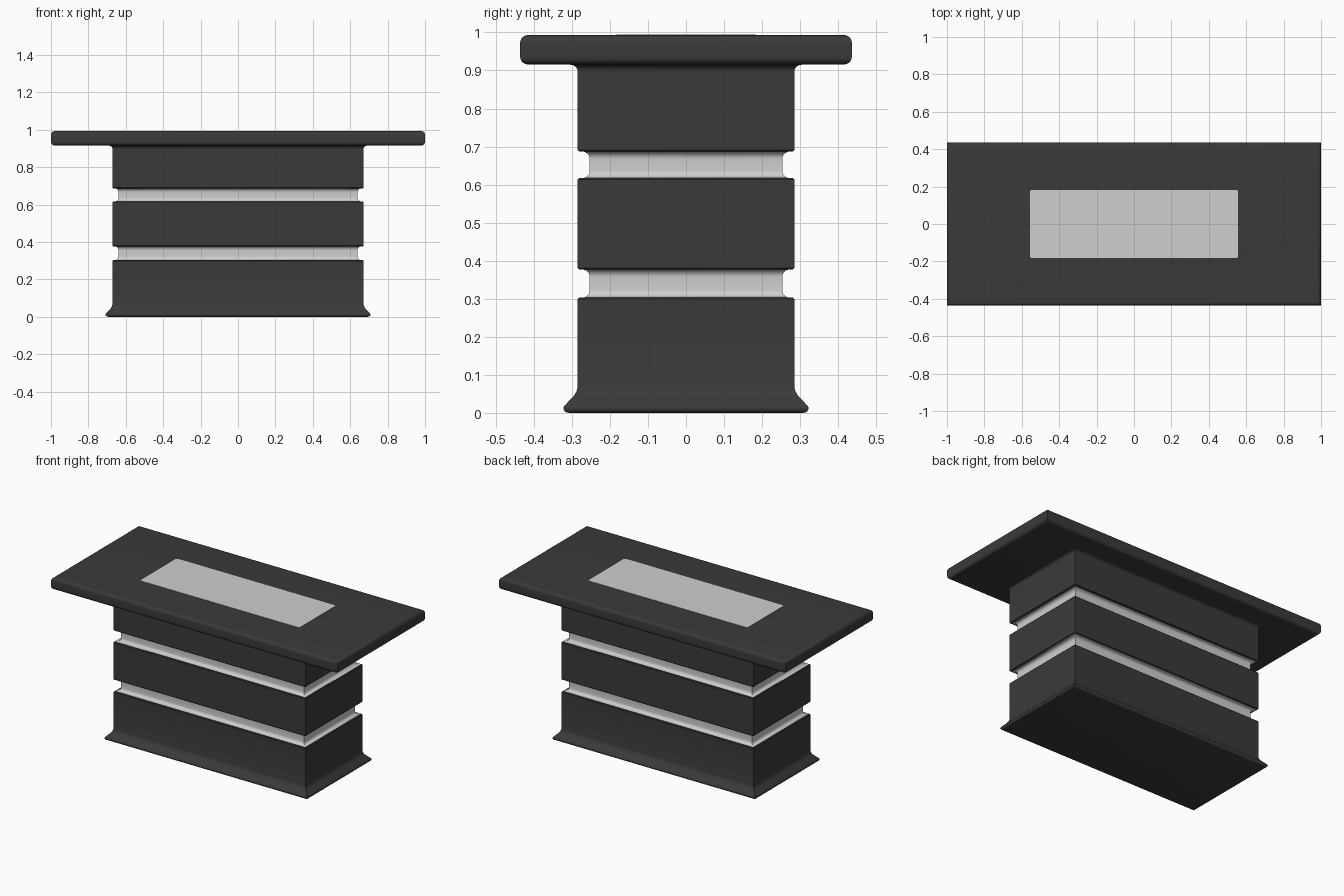
import bpy, bmesh, math

cube = bpy.data.objects.get("Cube")
if cube:
    bpy.data.objects.remove(cube, do_unlink=True)


def make_material(name, value):
    mat = bpy.data.materials.new(name)
    mat.use_nodes = True
    colour = (value, value, value, 1)
    mat.diffuse_color = colour
    mat.node_tree.nodes["Principled BSDF"].inputs["Base Color"].default_value = colour
    return mat


DARK = make_material("charcoal", 0.042)
LIGHT = make_material("light_grey", 0.62)


def finish(name, bm, mat, angle=35):
    bmesh.ops.recalc_face_normals(bm, faces=bm.faces)
    mesh = bpy.data.meshes.new(name)
    bm.to_mesh(mesh)
    bm.free()
    mesh.materials.append(mat)
    obj = bpy.data.objects.new(name, mesh)
    bpy.context.collection.objects.link(obj)
    bpy.ops.object.select_all(action="DESELECT")
    obj.select_set(True)
    bpy.context.view_layer.objects.active = obj
    bpy.ops.object.shade_smooth_by_angle(angle=math.radians(angle))
    return obj


def moulding(name, hx, hy, profile, mat):
    """Sweep a profile of (outset, height) around a mitred rectangle, capped."""
    bm = bmesh.new()
    rings = []
    for out, z in profile:
        rings.append([bm.verts.new((sx * (hx + out), sy * (hy + out), z))
                      for sx, sy in ((-1, -1), (1, -1), (1, 1), (-1, 1))])
    for low, high in zip(rings, rings[1:]):
        for i in range(4):
            j = (i + 1) % 4
            bm.faces.new((low[i], low[j], high[j], high[i]))
    bm.faces.new(rings[0][::-1])
    bm.faces.new(rings[-1])
    return finish(name, bm, mat)


def arc(cx, cz, r, start, end, steps=6):
    angles = [math.radians(start + (end - start) * i / steps) for i in range(steps + 1)]
    return [(cx + r * math.cos(a), cz + r * math.sin(a)) for a in angles]


BODY = (0.671, 0.285)
LIP = 0.004

# Flared plinth and lowest block
plinth = [(0.022, 0)] + arc(0.026, 0.012, 0.011, -70, 45, 5)
plinth += [(0.02, 0.034), (0.009, 0.046), (0.003, 0.056), (0, 0.068)]
moulding("plinth_block", *BODY,
         plinth + [(0, 0.303 - LIP), (-LIP, 0.303)], DARK)

# Middle block
moulding("middle_block", *BODY,
         [(-LIP, 0.377), (0, 0.377 + LIP), (0, 0.617 - LIP), (-LIP, 0.617)], DARK)

# Upper block with a small cove under the top
moulding("upper_block", *BODY,
         [(-LIP, 0.687), (0, 0.687 + LIP), (0, 0.897)]
         + arc(0.018, 0.897, 0.018, 180, 90) + [(0.03, 0.918)], DARK)

# Recessed bands with coved edges
for name, low, high in (("lower_band", 0.303, 0.377), ("upper_band", 0.617, 0.687)):
    r = 0.02
    moulding(name, *BODY,
             [(-0.006, low)] + arc(-0.032 + r, low + r, r, 270, 180)
             + arc(-0.032 + r, high - r, r, 180, 90) + [(-0.006, high)], LIGHT)

# Table top with rounded edge
TOP = 0.993
r = 0.02
moulding("table_top", 1 - r, 0.436 - r,
         arc(0, 0.916 + r, r, -90, 0) + arc(0, TOP - r, r, 0, 90), DARK)

# Pale inlay panel with softened corners
bm = bmesh.new()
bmesh.ops.create_cube(bm, size=1)
for v in bm.verts:
    v.co.x *= 1.114
    v.co.y *= 0.366
    v.co.z = TOP + (0.002 if v.co.z > 0 else -0.004)
corners = [e for e in bm.edges if abs(e.verts[0].co.z - e.verts[1].co.z) > 0.001]
bmesh.ops.bevel(bm, geom=corners, offset=0.014, segments=4, profile=0.5, affect="EDGES")
finish("top_inlay", bm, LIGHT)
